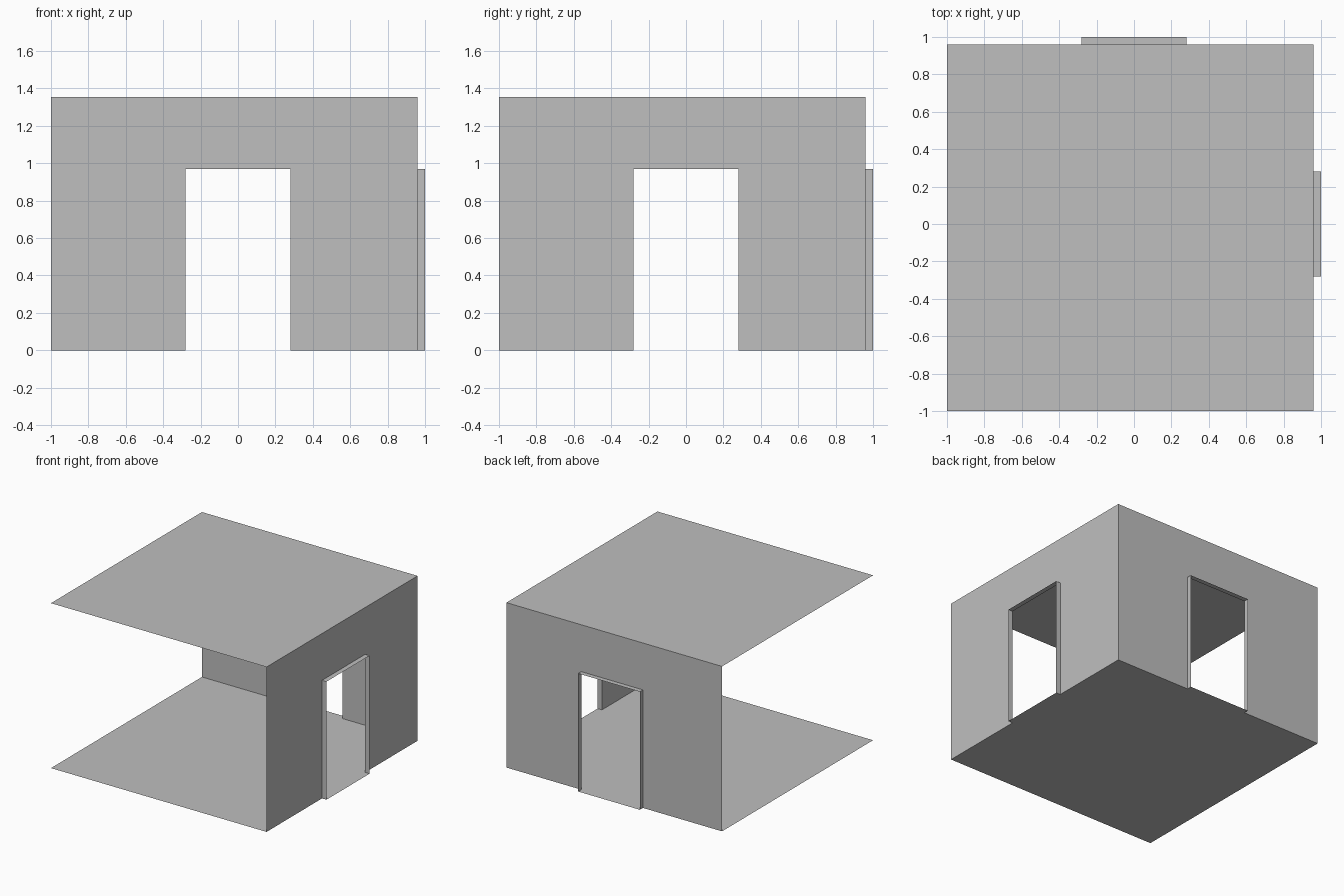
import bpy
import bmesh

cube = bpy.data.objects.get("Cube")
if cube:
    bpy.data.objects.remove(cube, do_unlink=True)

NEAR, FAR, TRIM = -1.0, 0.96, 1.0     # room edges and outer face of door trim
HEIGHT = 1.355
DOOR_HALF, DOOR_TOP = 0.28, 0.97

grey = bpy.data.materials.new("plain_grey")
grey.use_nodes = True
grey.diffuse_color = (0.52, 0.52, 0.52, 1)
grey.node_tree.nodes["Principled BSDF"].inputs["Base Color"].default_value = grey.diffuse_color


def finish(name, bm):
    mesh = bpy.data.meshes.new(name)
    bm.to_mesh(mesh)
    bm.free()
    mesh.materials.append(grey)
    obj = bpy.data.objects.new(name, mesh)
    bpy.context.collection.objects.link(obj)


def slab(name, z, up):
    """Square sheet for the floor or the ceiling."""
    bm = bmesh.new()
    corners = [(NEAR, NEAR), (FAR, NEAR), (FAR, FAR), (NEAR, FAR)]
    face = bm.faces.new([bm.verts.new((x, y, z)) for x, y in corners])
    if not up:
        face.normal_flip()
    finish(name, bm)


def wall(name, place):
    """Sheet wall with a doorway cut out of its outline."""
    door = [(-DOOR_HALF, 0), (-DOOR_HALF, DOOR_TOP), (DOOR_HALF, DOOR_TOP), (DOOR_HALF, 0)]
    outline = [(NEAR, 0)] + door + [(FAR, 0), (FAR, HEIGHT), (NEAR, HEIGHT)]
    bm = bmesh.new()
    face = bm.faces.new([bm.verts.new(place(u, FAR, z)) for u, z in outline])
    face.normal_update()
    if face.normal.x + face.normal.y < 0:
        face.normal_flip()
    finish(name, bm)

    # Thin door surround and sill projecting outwards from the opening
    bm = bmesh.new()
    inner = [bm.verts.new(place(u, FAR, z)) for u, z in door]
    outer = [bm.verts.new(place(u, TRIM, z)) for u, z in door]
    for i in range(len(door)):
        j = (i + 1) % len(door)
        bm.faces.new((inner[i], inner[j], outer[j], outer[i]))
    bmesh.ops.recalc_face_normals(bm, faces=bm.faces)
    finish(name + "_door_surround", bm)


slab("floor", 0, False)
slab("ceiling", HEIGHT, True)
wall("back_wall", lambda u, d, z: (u, d, z))
wall("left_wall", lambda u, d, z: (d, u, z))
